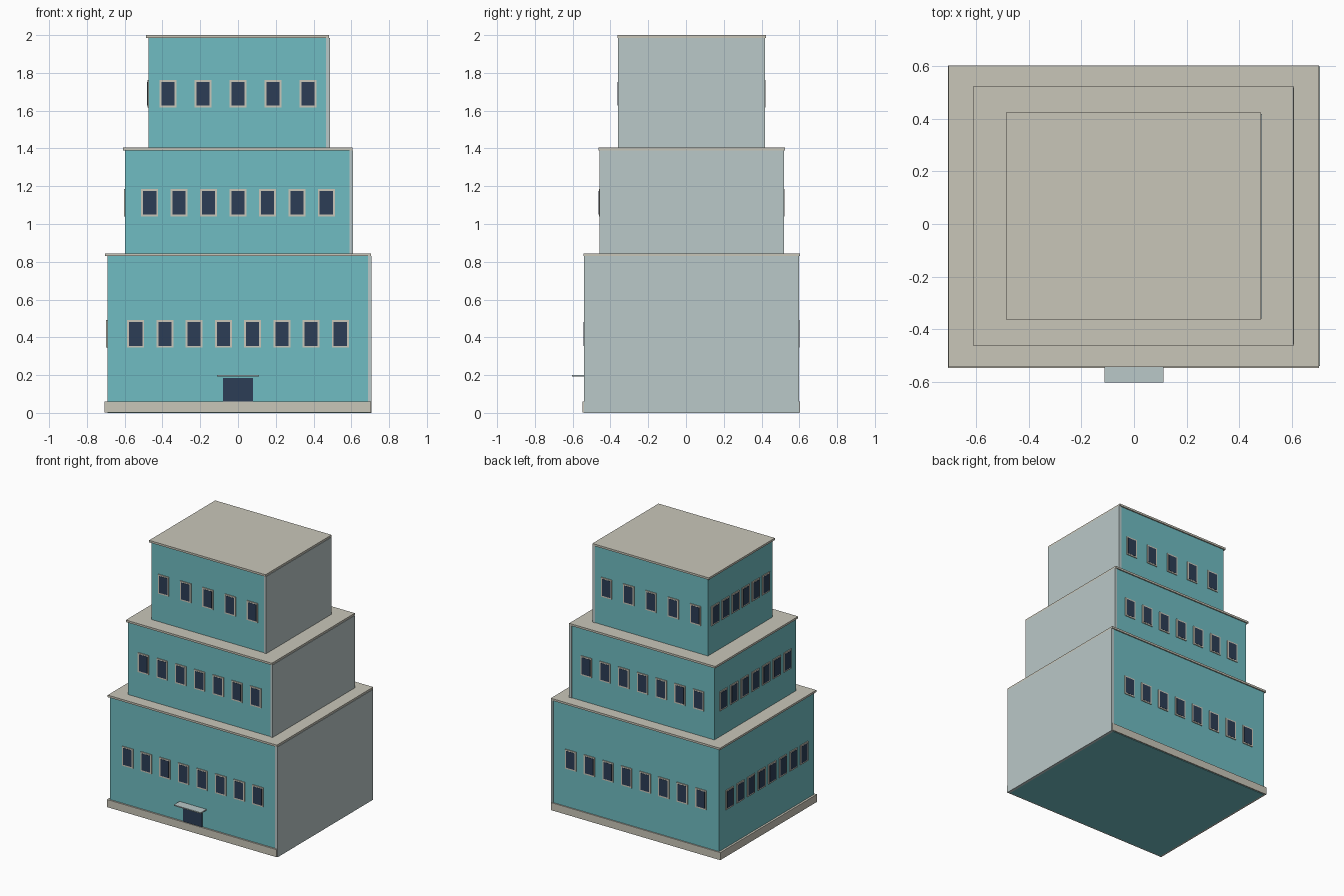
import bpy, bmesh

if "Cube" in bpy.data.objects:
    bpy.data.objects.remove(bpy.data.objects["Cube"])


def material(name, rgb):
    m = bpy.data.materials.new(name)
    m.diffuse_color = (*rgb, 1.0)
    m.use_nodes = True
    m.node_tree.nodes["Principled BSDF"].inputs["Base Color"].default_value = m.diffuse_color
    return m


TEAL = material("teal_wall", (0.163, 0.507, 0.539))
BEIGE = material("beige_trim", (0.584, 0.565, 0.485))
GREY = material("pale_grey", (0.491, 0.578, 0.578))
NAVY = material("navy_glass", (0.025, 0.048, 0.093))


def add_box(bm, x0, x1, y0, y1, z0, z1):
    verts = bmesh.ops.create_cube(bm, size=1.0)["verts"]
    for v in verts:
        v.co = ((x0 + x1) / 2 + v.co.x * (x1 - x0),
                (y0 + y1) / 2 + v.co.y * (y1 - y0),
                (z0 + z1) / 2 + v.co.z * (z1 - z0))


def boxes(name, mat, *extents):
    bm = bmesh.new()
    for e in extents:
        add_box(bm, *e)
    mesh = bpy.data.meshes.new(name)
    bm.to_mesh(mesh)
    bm.free()
    mesh.materials.append(mat)
    ob = bpy.data.objects.new(name, mesh)
    bpy.context.collection.objects.link(ob)
    return ob


def spread(n, lo, hi):
    # evenly spaced centres covering the middle 78% of a wall
    mid, span = (lo + hi) / 2, 0.783 * (hi - lo)
    return [mid + span * (i / (n - 1) - 0.5) for i in range(n)]


def window_boxes(tier, w, h, depth):
    # one thin box per window on the front, back and left walls
    x0, x1, y0, y1, zc, n_front, n_side = tier
    z0, z1 = zc - h / 2, zc + h / 2
    out = []
    for c in spread(n_front, x0, -x0):
        out.append((c - w / 2, c + w / 2, y0 - depth, y0 + 0.001, z0, z1))
        out.append((c - w / 2, c + w / 2, y1 - 0.001, y1 + depth, z0, z1))
    for c in spread(n_side, y0, y1):
        out.append((x0 - depth, x0 + 0.001, c - w / 2, c + w / 2, z0, z1))
    return out


# name, wall x0, plate x0, plate x1, wall y0, y1, z0, z1, window z, counts
TIERS = [
    ("lower", -0.692, 0.687, 0.707, -0.535, 0.594, 0.0, 0.83, 0.418, 8, 8),
    ("middle", -0.597, 0.590, 0.609, -0.455, 0.515, 0.84, 1.39, 1.112, 7, 7),
    ("upper", -0.473, 0.466, 0.486, -0.355, 0.414, 1.40, 1.985, 1.69, 5, 6),
]

for name, x0, p0, p1, y0, y1, z0, z1, zc, nf, ns in TIERS:
    # wall block, blank side wall plate and roof slab
    boxes(name + "_walls", TEAL, (x0, p0, y0, y1, z0, z1))
    boxes(name + "_side_plate", GREY, (p0, p1, y0 - 0.004, y1 + 0.004, z0, z1))
    boxes(name + "_roof_slab", BEIGE,
          (x0 - 0.013, p1 - 0.003, y0 - 0.008, y1 + 0.009, z1, z1 + 0.015))
    # windows: trim frame with the glass on top
    tier = (x0, p0, y0, y1, zc, nf, ns)
    boxes(name + "_window_frames", BEIGE, *window_boxes(tier, 0.09, 0.146, 0.006))
    boxes(name + "_window_glass", NAVY, *window_boxes(tier, 0.07, 0.126, 0.0075))

# plinth band around the three finished sides
boxes("plinth", BEIGE, (-0.708, 0.704, -0.547, 0.603, 0.003, 0.06))
# entrance door and canopy
boxes("door", NAVY, (-0.08, 0.08, -0.541, -0.534, 0.06, 0.185))
boxes("canopy", GREY, (-0.112, 0.112, -0.603, -0.534, 0.193, 0.201))
